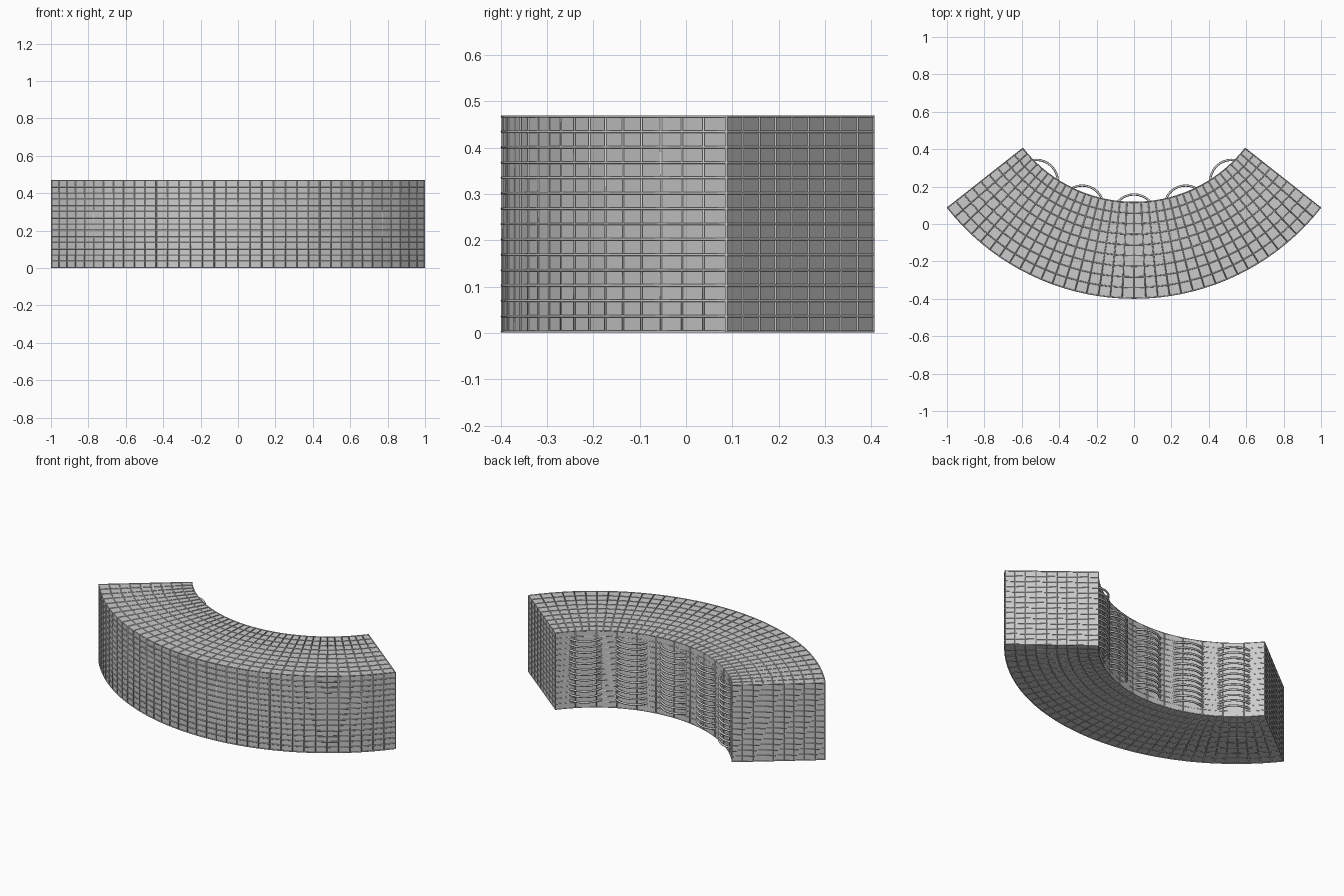
import bpy, bmesh, math
from mathutils import Vector

if "Cube" in bpy.data.objects:
    bpy.data.objects.remove(bpy.data.objects["Cube"])

CY, RO, RI, H = 0.873, 1.270, 0.757, 0.47     # arc centre, radii, height
A = math.radians(51.77)                        # half sweep
NA, NR, NZ = 36, 9, 14                         # mesh cells along arc, depth, height
W = 0.003                                      # wire radius


def pt(r, a, z):
    return Vector((r * math.sin(a), CY - r * math.cos(a), z))


def ang(i, n=NA):
    return -A + 2 * A * i / n


def wires(name, paths, radius, sides=1):
    cu = bpy.data.curves.new(name, 'CURVE')
    cu.dimensions = '3D'
    cu.bevel_depth = radius
    cu.bevel_resolution = sides
    for pts, closed in paths:
        s = cu.splines.new('POLY')
        s.points.add(len(pts) - 1)
        for p, co in zip(s.points, pts):
            p.co = (*co, 1)
        s.use_cyclic_u = closed
    ob = bpy.data.objects.new(name, cu)
    bpy.context.collection.objects.link(ob)
    return ob


# solid curved core
N = 12
bm = bmesh.new()
rings = []
for i in range(N + 1):
    a = ang(i, N)
    rings.append([bm.verts.new(pt(r, a, z)) for r, z in
                  ((RO, W), (RO, H - W), (RI, H - W), (RI, W))])
for p, q in zip(rings, rings[1:]):
    for k in range(4):
        bm.faces.new((p[k], q[k], q[(k + 1) % 4], p[(k + 1) % 4]))
bm.faces.new(rings[0])
bm.faces.new(rings[-1][::-1])
bmesh.ops.recalc_face_normals(bm, faces=bm.faces)
me = bpy.data.meshes.new("curved_core")
bm.to_mesh(me)
bpy.context.collection.objects.link(bpy.data.objects.new("curved_core", me))

# wire cage: hoops following the arc, then upright hoops across it
radii = [RI + (RO - RI) * j / NR for j in range(NR + 1)]
levels = [W + (H - 2 * W) * k / NZ for k in range(NZ + 1)]
arc = lambda r, z: [pt(r, ang(i), z) for i in range(NA + 1)]
along = [(arc(r, z), False) for z in levels for r in (RI, RO)]
along += [(arc(r, z), False) for r in radii[1:-1] for z in (W, H - W)]
wires("long_wires", along, W)

hoops = [([pt(r, ang(i), z) for r, z in ((RI, W), (RO, W), (RO, H - W), (RI, H - W))], True)
         for i in range(NA + 1)]
wires("cross_hoops", hoops, W)

# end panel wires
ends = []
for a in (-A, A):
    ends += [([pt(RI, a, z), pt(RO, a, z)], False) for z in levels]
    ends += [([pt(r, a, W), pt(r, a, H - W)], False) for r in radii]
wires("end_panel_wires", ends, W)

# five stacks of rings bulging from the inner wall
loops = []
for s in range(-2, 3):
    c = pt(0.83, math.radians(19.5 * s), 0)
    for k in range(12):
        z = 0.05 + 0.37 * k / 11
        loops.append(([c + Vector((0.115 * math.cos(t * math.tau / 32),
                                   0.115 * math.sin(t * math.tau / 32), z))
                       for t in range(32)], True))
wires("back_ring_stacks", loops, 0.006, 2)
